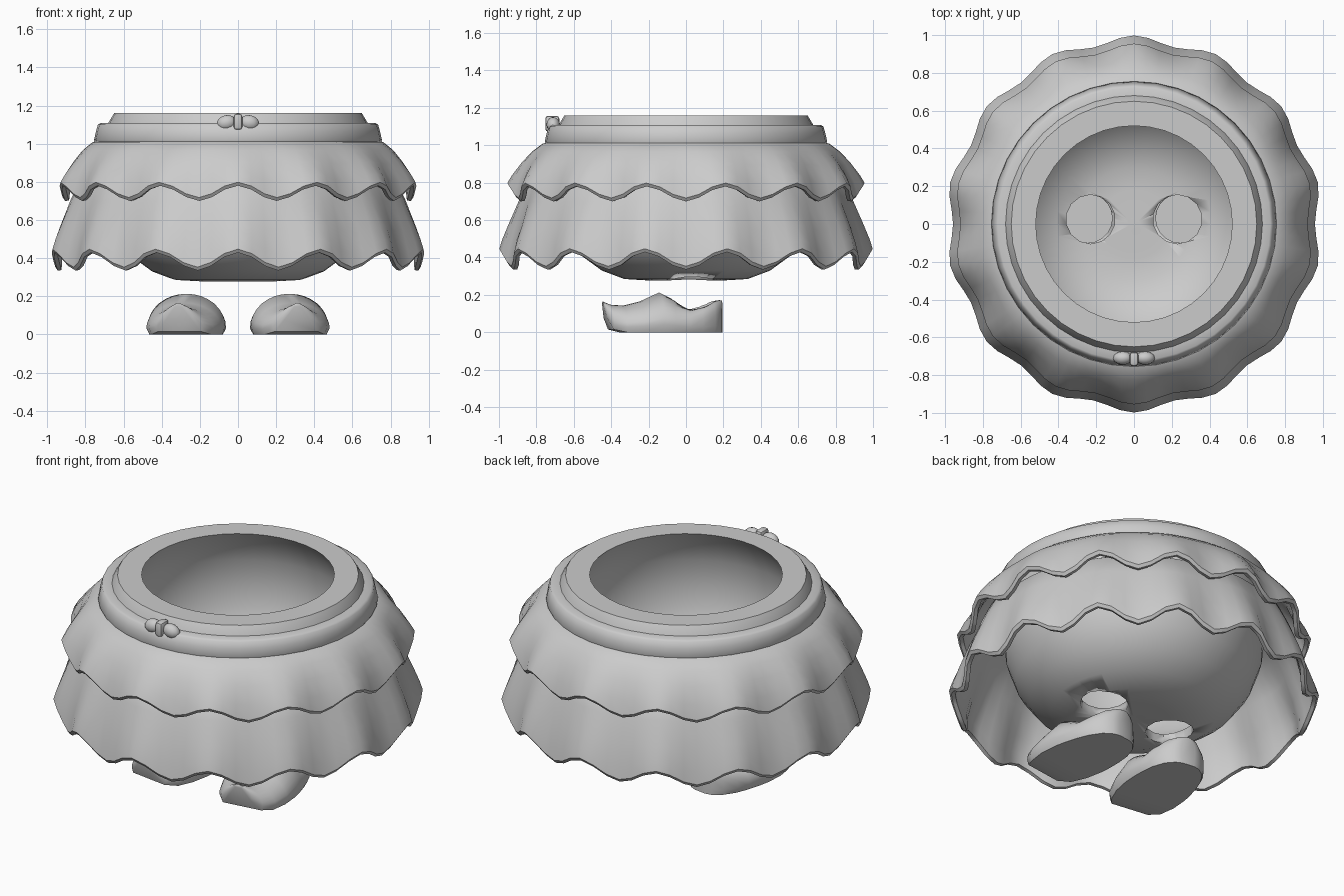
import bpy, bmesh
from math import sin, cos, pi, radians
from mathutils import Matrix

if "Cube" in bpy.data.objects:
    bpy.data.objects.remove(bpy.data.objects["Cube"])


def finish(name, bm, angle=40):
    bmesh.ops.recalc_face_normals(bm, faces=bm.faces[:])
    me = bpy.data.meshes.new(name)
    bm.to_mesh(me)
    bm.free()
    ob = bpy.data.objects.new(name, me)
    bpy.context.collection.objects.link(ob)
    bpy.ops.object.select_all(action='DESELECT')
    bpy.context.view_layer.objects.active = ob
    ob.select_set(True)
    bpy.ops.object.shade_smooth_by_angle(angle=radians(angle))
    return ob


def loft(rings, closed=False, caps=False):
    bm = bmesh.new()
    vs = [[bm.verts.new(p) for p in r] for r in rings]
    n = len(vs[0])
    pairs = list(zip(vs, vs[1:])) + ([(vs[-1], vs[0])] if closed else [])
    for a, b in pairs:
        for i in range(n):
            j = (i + 1) % n
            bm.faces.new((a[i], a[j], b[j], b[i]))
    if caps:
        bm.faces.new(vs[0])
        bm.faces.new(vs[-1])
    return bm


def ring(r, z, n):
    return [(r * sin(2 * pi * i / n), -r * cos(2 * pi * i / n), z) for i in range(n)]


def cut(ob, cutter):
    m = ob.modifiers.new("cut", 'BOOLEAN')
    m.operation, m.object, m.solver = 'DIFFERENCE', cutter, 'EXACT'
    cutter.hide_render = True
    cutter.hide_viewport = True


def cylinder(name, x, y, r, z0, z1, n=16):
    rings = [[(x + px, y + py, z) for px, py, z in ring(r, zz, n)] for zz in (z0, z1)]
    return finish(name, loft(rings, caps=True))


# hollow body: outer wall up to the rim, then inner wall back down
outer = [(.03, .285), (.2, .277), (.33, .285), (.45, .33), (.56, .41), (.64, .52), (.69, .66),
         (.705, .8), (.705, .95), (.69, 1.07), (.68, 1.11), (.65, 1.16)]
inner = [(.52, 1.16), (.59, 1.07), (.64, .95), (.655, .8), (.64, .67), (.59, .54),
         (.51, .445), (.41, .375), (.3, .335), (.18, .33), (.03, .335)]
bm = loft([ring(r, z, 40) for r, z in outer + inner])
bmesh.ops.holes_fill(bm, edges=[e for e in bm.edges if e.is_boundary], sides=0)
body = finish("body_shell", bm)
for s, side in ((-1, "left"), (1, "right")):
    cut(body, cylinder("leg_hole_cutter_" + side, s * .23, .025, .13, .1, .6, 14))


# scalloped skirt layers: (radius, height, flute depth, hem wave), with a slanted hem edge
def skirt(name, prof, thick):
    n, waves = 84, 14
    r, z, b, h = prof[-1]
    pts = prof + [(r - .012, z - .018, b, h), (r - thick - .008, z - .016, b, h)]
    pts += [(r - thick, z, b, h) for r, z, b, h in reversed(prof[:-1])]
    rings = []
    for r, z, b, h in pts:
        row = []
        for i in range(n):
            t = 2 * pi * i / n
            c = cos(waves * t)
            R = r + b * c
            row.append((R * sin(t), -R * cos(t), z + h * c))
        rings.append(row)
    return finish(name, loft(rings, closed=True))


skirt("skirt_lower", [(.70, .9, 0, 0), (.83, .82, .004, 0), (.885, .7, .01, .0),
                      (.935, .56, .015, .015), (.965, .46, .018, .035), (.978, .4, .02, .047)], .025)
skirt("skirt_upper", [(.72, 1.02, 0, 0), (.765, 1.008, .002, 0), (.82, .965, .005, 0),
                      (.87, .9, .01, .005), (.915, .82, .015, .02), (.937, .758, .018, .04)], .025)

# waistband
finish("waistband", loft([ring(r, z, 40) for r, z in
       [(.67, 1.0), (.745, 1.0), (.755, 1.02), (.745, 1.065), (.735, 1.1), (.722, 1.108),
        (.67, 1.11)]], closed=True), 60)


# bow
def blob(name, loc, size, rot):
    bm = bmesh.new()
    bmesh.ops.create_uvsphere(bm, u_segments=12, v_segments=8, radius=1)
    bm.transform(Matrix.Translation(loc) @ Matrix.Rotation(rot, 4, 'Y')
                 @ Matrix.Diagonal((*size, 1)))
    return finish(name, bm, 60)


for s, side in ((-1, "left"), (1, "right")):
    blob("bow_loop_" + side, (s * .06, -.71, 1.11), (.052, .036, .04), s * .2)
bm = bmesh.new()
bmesh.ops.create_cube(bm, size=1, matrix=Matrix.Translation((0, -.715, 1.115))
                      @ Matrix.Diagonal((.045, .075, .085, 1)))
bmesh.ops.bevel(bm, geom=bm.edges[:], offset=.015, segments=2, affect='EDGES', profile=.5)
finish("bow_knot", bm)

# shoes: sections from upturned toe to heel (y, half width, base, top, boxiness)
sections = [(-.45, .02, .145, .165, 2), (-.435, .075, .075, .158, 2), (-.405, .125, .015, .147, 2),
            (-.34, .17, 0, .143, 2), (-.25, .198, 0, .165, 2), (-.145, .205, 0, .213, 2),
            (-.08, .2, 0, .18, 2.2), (0, .187, 0, .135, 2.8), (.07, .168, 0, .145, 3.5),
            (.14, .13, 0, .167, 3.5), (.18, .08, 0, .172, 3.5), (.192, .04, 0, .17, 3.5)]
a = radians(8)
for s, side in ((-1, "left"), (1, "right")):
    rings = []
    for y, w, z0, z1, p in sections:
        row = []
        for i in range(17):
            t = pi * i / 16
            lx = w * (abs(cos(t)) ** (2 / p)) * (1 if cos(t) > 0 else -1)
            foot = z0 + .2 * (z1 - z0)
            row.append((lx, foot + (z1 - foot) * abs(sin(t)) ** (2 / p)))
        row += [(-w * .92, z0), (w * .92, z0)]
        rings.append([(s * (.25 + x * cos(a) - y * sin(a)), x * sin(a) + y * cos(a), z)
                      for x, z in row])
    shoe = finish("shoe_" + side, loft(rings, caps=True), 50)
    cut(shoe, cylinder("shoe_opening_cutter_" + side, s * .245, .03, .13, .06, .4, 20))
